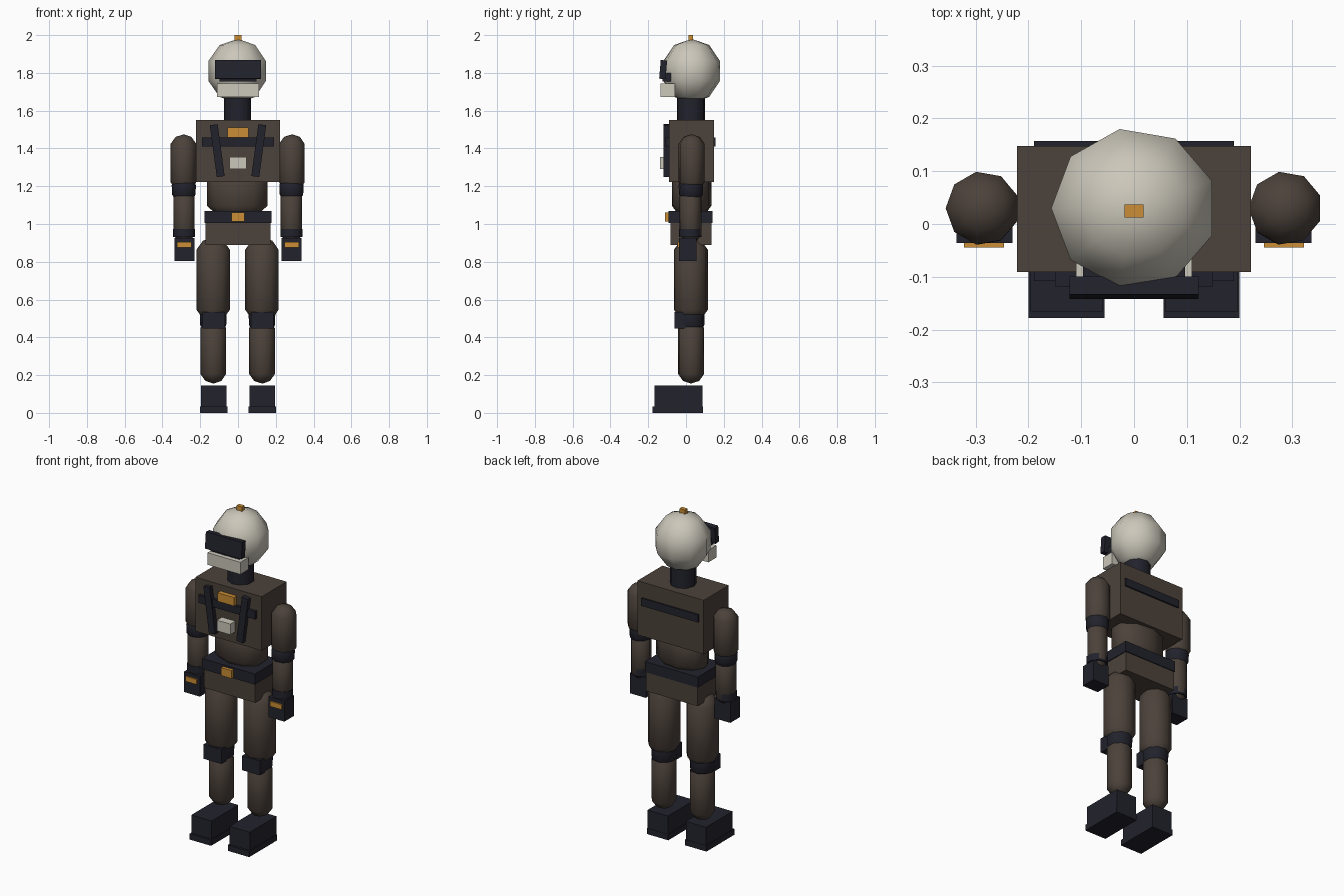
import bpy, bmesh, math

if "Cube" in bpy.data.objects:
    bpy.data.objects.remove(bpy.data.objects["Cube"])

def material(name, rgb):
    m = bpy.data.materials.new(name)
    m.diffuse_color = (*rgb, 1)
    m.use_nodes = True
    m.node_tree.nodes["Principled BSDF"].inputs["Base Color"].default_value = m.diffuse_color
    return m

BROWN = material("brown_suit", (0.072, 0.054, 0.043))
DARK = material("dark_navy", (0.016, 0.016, 0.026))
ORANGE = material("orange", (0.6, 0.27, 0.035))
WHITE = material("off_white", (0.60, 0.57, 0.49))

def finish(bm, name, mat, smooth=False):
    bmesh.ops.recalc_face_normals(bm, faces=bm.faces[:])
    mesh = bpy.data.meshes.new(name)
    bm.to_mesh(mesh)
    bm.free()
    mesh.materials.append(mat)
    ob = bpy.data.objects.new(name, mesh)
    bpy.context.collection.objects.link(ob)
    if smooth:
        bpy.ops.object.select_all(action='DESELECT')
        ob.select_set(True)
        bpy.context.view_layer.objects.active = ob
        bpy.ops.object.shade_smooth_by_angle(angle=math.radians(50))
    return ob

def box(name, mat, x, y, z, rot=(0, 0, 0)):
    """Box given by (min, max) on each axis, turned about its centre."""
    bm = bmesh.new()
    bmesh.ops.create_cube(bm, size=1)
    for v in bm.verts:
        v.co = [c * (b - a) for c, (a, b) in zip(v.co, (x, y, z))]
    ob = finish(bm, name, mat)
    ob.location = [(a + b) / 2 for a, b in (x, y, z)]
    ob.rotation_euler = rot
    return ob

def lathe(name, mat, x, y, profile, ry=1.0, n=9):
    """Nine-sided turned part from (radius, z) points."""
    bm = bmesh.new()
    rings = []
    for r, z in profile:
        if r == 0:
            rings.append([bm.verts.new((x, y, z))])
        else:
            rings.append([bm.verts.new((x + r * math.cos(math.pi + k * math.tau / n),
                                        y + r * ry * math.sin(math.pi + k * math.tau / n), z))
                          for k in range(n)])
    for a, b in zip(rings, rings[1:]):
        for k in range(n):
            j = (k + 1) % n
            quad = [a[k % len(a)], a[j % len(a)], b[j % len(b)], b[k % len(b)]]
            bm.faces.new(list(dict.fromkeys(quad)))
    for ring in (rings[0], rings[-1]):
        if len(ring) > 1:
            bm.faces.new(ring)
    return finish(bm, name, mat, True)

def capsule(name, mat, x, y, r, z0, z1, ry=1.0, h=None):
    """Rounded-end limb; r is the widest radius, h the height of each end."""
    R = h or r / math.sin(math.radians(72))
    c36, c72 = math.cos(math.radians(36)), math.cos(math.radians(72))
    prof = [(0, z0), (r * 0.618, z0 + R * (1 - c36)), (r, z0 + R * (1 - c72)),
            (r, z1 - R * (1 - c72)), (r * 0.618, z1 - R * (1 - c36)), (0, z1)]
    return lathe(name, mat, x, y, prof, ry)

# Head, visor, jaw and neck
capsule("head", WHITE, 0, 0.03, 0.157, 1.64, 1.98, 0.97, h=0.17)
box("head_beacon", ORANGE, (-0.018, 0.018), (0.012, 0.037), (1.96, 2.0))
box("visor", DARK, (-0.122, 0.122), (-0.138, -0.104), (1.768, 1.867), (math.radians(-5), 0, 0))
box("visor_lower_rim", DARK, (-0.097, 0.097), (-0.125, -0.07), (1.755, 1.80))
box("jaw_guard", WHITE, (-0.11, 0.11), (-0.135, -0.057), (1.672, 1.745))
lathe("neck", DARK, 0, 0.027, [(0.0745, 1.53), (0.0745, 1.68)])

# Torso, waist, pelvis and belt
box("torso", BROWN, (-0.222, 0.222), (-0.091, 0.148), (1.223, 1.55))
capsule("waist", BROWN, 0, 0.03, 0.165, 1.02, 1.33, 0.64, h=0.11)
box("pelvis", BROWN, (-0.172, 0.172), (-0.081, 0.135), (0.89, 1.03))
box("belt", DARK, (-0.177, 0.177), (-0.092, 0.14), (1.006, 1.07))
box("belt_buckle", ORANGE, (-0.035, 0.035), (-0.112, -0.08), (1.012, 1.06))

# Chest and back gear
box("chest_strap", DARK, (-0.19, 0.19), (-0.108, -0.085), (1.41, 1.457))
box("back_strap", DARK, (-0.19, 0.19), (0.14, 0.157), (1.41, 1.457))
box("chest_badge", ORANGE, (-0.055, 0.055), (-0.118, -0.085), (1.459, 1.511))
box("chest_unit", WHITE, (-0.045, 0.045), (-0.138, -0.085), (1.29, 1.355))

for side, s in (("left", -1), ("right", 1)):
    def span(c, half):
        return (s * c - half, s * c + half)

    box(side + "_harness", DARK, span(0.11, 0.021), (-0.118, -0.085), (1.25, 1.527),
        (0, s * 0.135, 0))
    # Arm
    ax, ay = s * 0.287, 0.03
    capsule(side + "_upper_arm", BROWN, ax, ay, 0.07, 1.17, 1.475)
    lathe(side + "_elbow", DARK, s * 0.285, 0.026,
          [(0.045, 1.13), (0.064, 1.155), (0.066, 1.205), (0.06, 1.222)])
    capsule(side + "_forearm", BROWN, s * 0.284, 0.024, 0.058, 0.90, 1.19)
    lathe(side + "_cuff", DARK, s * 0.284, 0.022, [(0.06, 0.93), (0.06, 0.973)])
    box(side + "_hand", DARK, span(0.283, 0.053), (-0.036, 0.056), (0.803, 0.927))
    box(side + "_hand_plate", ORANGE, span(0.284, 0.038), (-0.045, -0.03), (0.875, 0.905))
    # Leg
    lx = s * 0.129
    capsule(side + "_thigh", BROWN, lx, 0.026, 0.091, 0.48, 0.93)
    lathe(side + "_knee", DARK, lx, 0.027,
          [(0.06, 0.447), (0.071, 0.465), (0.073, 0.53), (0.068, 0.552)])
    box(side + "_knee_pad", DARK, span(0.129, 0.059), (-0.06, 0.0), (0.447, 0.535))
    capsule(side + "_shin", BROWN, lx, 0.027, 0.07, 0.155, 0.50)
    box(side + "_boot", DARK, span(0.128, 0.068), (-0.166, 0.088), (0.02, 0.145))
    box(side + "_sole", DARK, span(0.128, 0.072), (-0.178, 0.09), (0, 0.035))
